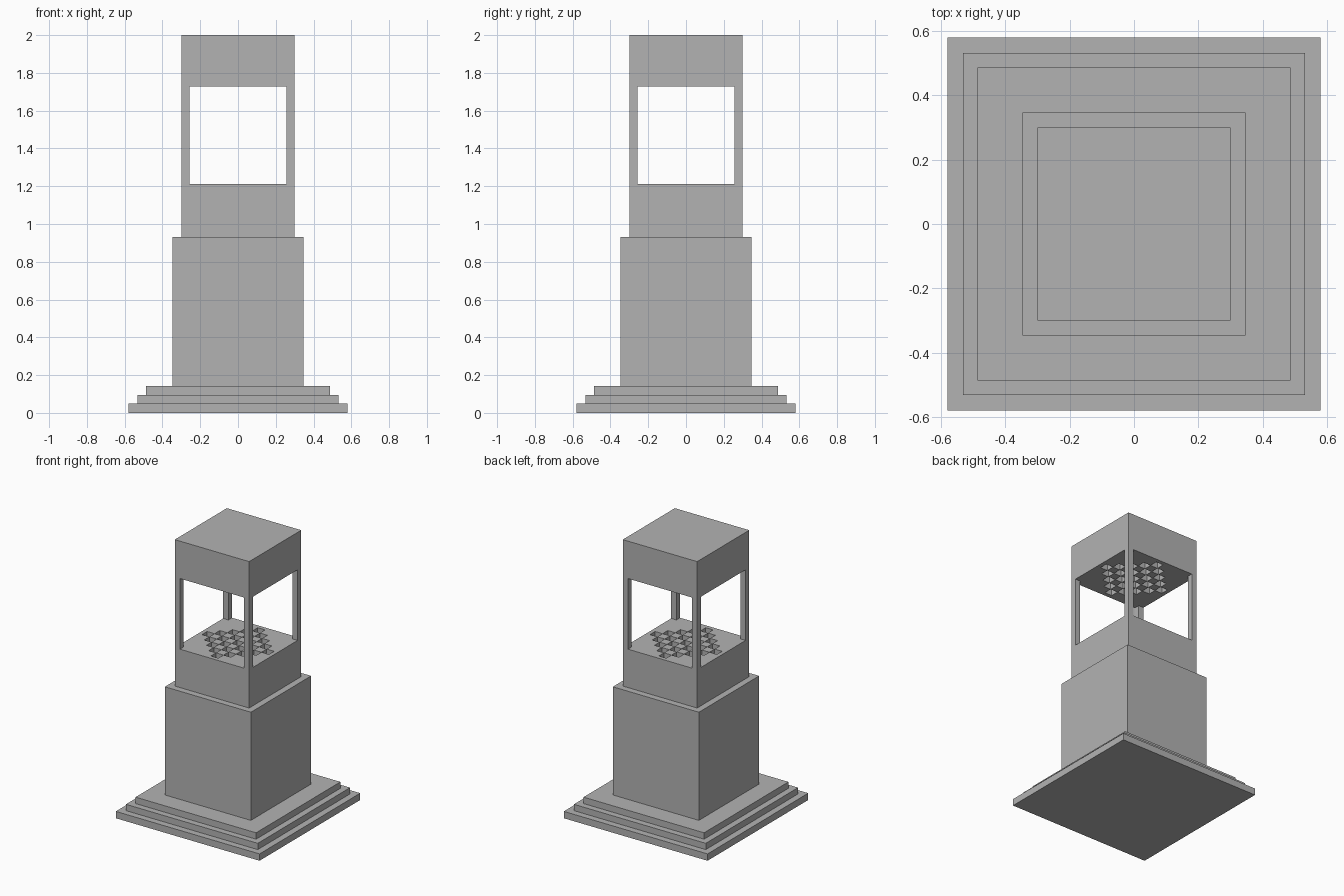
import bpy
import bmesh

cube = bpy.data.objects.get("Cube")
if cube:
    bpy.data.objects.remove(cube, do_unlink=True)

stone = bpy.data.materials.new("grey stone")
stone.use_nodes = True
grey = (0.45, 0.45, 0.45, 1)
stone.diffuse_color = grey
stone.node_tree.nodes["Principled BSDF"].inputs["Base Color"].default_value = grey


def finish(name, bm):
    bmesh.ops.recalc_face_normals(bm, faces=bm.faces)
    mesh = bpy.data.meshes.new(name)
    bm.to_mesh(mesh)
    bm.free()
    mesh.materials.append(stone)
    obj = bpy.data.objects.new(name, mesh)
    bpy.context.collection.objects.link(obj)


def box(name, half, z0, z1, x=0, y=0):
    bm = bmesh.new()
    bmesh.ops.create_cube(bm, size=1)
    for v in bm.verts:
        v.co = (x + v.co.x * 2 * half, y + v.co.y * 2 * half,
                (z0 + z1) / 2 + v.co.z * (z1 - z0))
    finish(name, bm)


HALF, CELL, COUNT, DEPTH = 0.3, 0.06, 9, 0.045


def pitted_block(name, plain_z, pitted_z):
    """Square block whose pitted side carries a diamond of checkered square pits."""
    bm = bmesh.new()

    def face(*points):
        bm.faces.new([bm.verts.new(p) for p in points])

    mid = COUNT // 2
    lines = [-HALF] + [(i - COUNT / 2) * CELL for i in range(COUNT + 1)] + [HALF]
    inward = 1 if plain_z > pitted_z else -1
    for i in range(COUNT + 2):
        for j in range(COUNT + 2):
            a, b, c, d = lines[i], lines[i + 1], lines[j], lines[j + 1]
            u, v = i - 1 - mid, j - 1 - mid
            pit = abs(u) + abs(v) <= mid and (u + v) % 2 == 0
            ring = [(a, c), (b, c), (b, d), (a, d)]
            low = pitted_z + inward * DEPTH
            level = low if pit else pitted_z
            order = ring if inward < 0 else ring[::-1]
            face(*[(x, y, level) for x, y in order])
            if pit:
                for k in range(4):
                    p, q = order[k], order[(k + 1) % 4]
                    face((*p, pitted_z), (*q, pitted_z), (*q, low), (*p, low))
    # Outer sides and the plain end
    ring = [(-HALF, -HALF), (HALF, -HALF), (HALF, HALF), (-HALF, HALF)]
    order = ring if inward < 0 else ring[::-1]
    for k in range(4):
        p, q = order[k], order[(k + 1) % 4]
        face((*p, plain_z), (*q, plain_z), (*q, pitted_z), (*p, pitted_z))
    face(*[(x, y, plain_z) for x, y in order[::-1]])
    # Keep explicit winding, since pits touch at their corners
    mesh = bpy.data.meshes.new(name)
    bm.to_mesh(mesh)
    bm.free()
    mesh.materials.append(stone)
    bpy.context.collection.objects.link(bpy.data.objects.new(name, mesh))


# Stepped base and pedestal
box("bottom_step", 0.58, 0, 0.05)
box("middle_step", 0.532, 0.05, 0.096)
box("top_step", 0.486, 0.096, 0.143)
box("pedestal", 0.347, 0.143, 0.932)

# Open chamber with pits in its floor and ceiling
pitted_block("chamber_floor", 0.932, 1.212)
pitted_block("chamber_roof", 2.0, 1.727)
for sx, side in ((-1, "right"), (1, "left")):
    for sy, end in ((-1, "front"), (1, "back")):
        box(f"{end}_{side}_post", 0.021, 1.212, 1.727, sx * 0.279, sy * 0.279)
